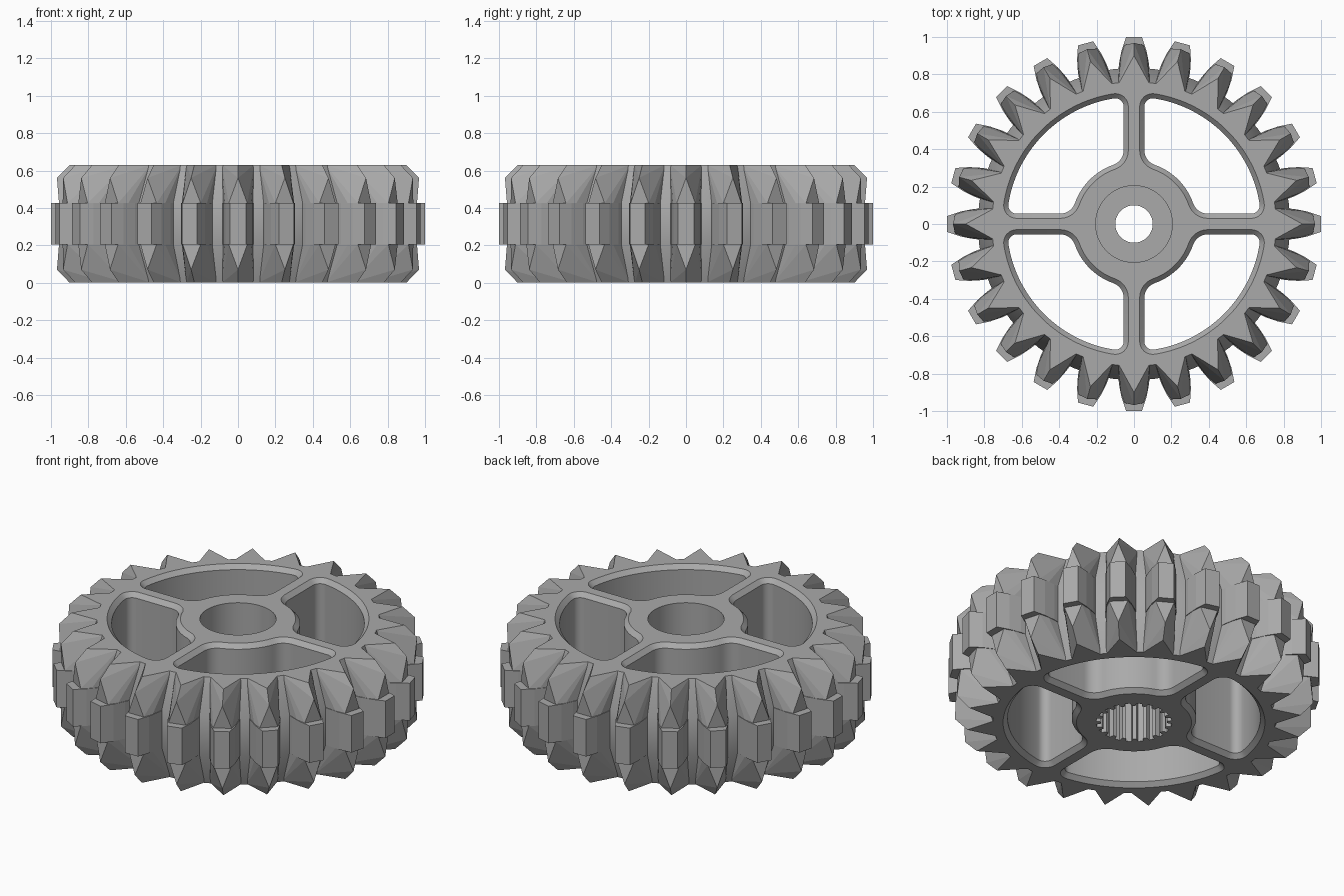
import bpy
import bmesh
from math import sin, cos, asin, pi, sqrt, tau, radians
from mathutils import Matrix

cube = bpy.data.objects.get("Cube")
if cube:
    bpy.data.objects.remove(cube, do_unlink=True)

HEIGHT = 0.63
TEETH = 24
BAND_LOW, BAND_HIGH = 0.205, 0.425

grey = bpy.data.materials.new("light_grey_plastic")
grey.use_nodes = True
grey.diffuse_color = (0.4, 0.4, 0.4, 1)
grey.node_tree.nodes["Principled BSDF"].inputs["Base Color"].default_value = (0.4, 0.4, 0.4, 1)


def make_object(name, bm):
    bmesh.ops.recalc_face_normals(bm, faces=bm.faces)
    mesh = bpy.data.meshes.new(name)
    bm.to_mesh(mesh)
    bm.free()
    mesh.materials.append(grey)
    obj = bpy.data.objects.new(name, mesh)
    bpy.context.collection.objects.link(obj)
    return obj


def loft(name, rings):
    """Closed solid through rings of (x, y, z) points."""
    bm = bmesh.new()
    loops = [[bm.verts.new(p) for p in ring] for ring in rings]
    for a, b in zip(loops, loops[1:]):
        for i in range(len(a)):
            j = (i + 1) % len(a)
            bm.faces.new((a[i], a[j], b[j], b[i]))
    bm.faces.new(loops[0][::-1])
    bm.faces.new(loops[-1])
    return make_object(name, bm)


def circle(radius, z, count):
    return [(radius * cos(tau * i / count), radius * sin(tau * i / count), z)
            for i in range(count)]


def cut(target, cutter):
    mod = target.modifiers.new("cut", "BOOLEAN")
    mod.operation = "DIFFERENCE"
    mod.solver = "EXACT"
    mod.object = cutter
    bpy.context.view_layer.objects.active = target
    bpy.ops.object.modifier_apply(modifier=mod.name)
    bpy.data.objects.remove(cutter, do_unlink=True)


def arc(cx, cy, r, start, end, steps):
    return [(cx + r * cos(start + (end - start) * i / steps),
             cy + r * sin(start + (end - start) * i / steps)) for i in range(steps + 1)]


def window_outline(grow):
    """Quarter opening between two spokes, with rounded corners."""
    spoke, rim, hub = 0.055, 0.68, 0.335
    f, g = 0.045, 0.085
    # Corner centres beside the x spoke, at the hub and at the rim
    hub_y, rim_y = spoke + g, spoke + f
    hub_x = sqrt((hub + g) ** 2 - hub_y ** 2)
    rim_x = sqrt((rim - f) ** 2 - rim_y ** 2)
    hub_a = asin(hub_y / (hub + g))
    rim_a = asin(rim_y / (rim - f))
    half = arc(0, 0, hub - grow, pi / 4, hub_a, 10)
    half += arc(hub_x, hub_y, g + grow, hub_a + pi, 1.5 * pi, 8)
    half += arc(rim_x, rim_y, f + grow, -pi / 2, rim_a, 8)
    half += arc(0, 0, rim + grow, rim_a, pi / 4, 18)[1:]
    # Mirror across the diagonal
    return half + [(y, x) for x, y in half[-2:0:-1]]


# Wheel body with sloped tooth valleys above and below the middle band
wheel = loft("wheel_body", [circle(r, z, 96) for r, z in
             ((0.76, 0), (0.835, BAND_LOW), (0.835, BAND_HIGH), (0.76, HEIGHT))])

# Four openings with chamfered edges leave the rim, spokes and hub
for k in range(4):
    levels = ((-0.01, 0.035), (0.025, 0), (HEIGHT - 0.025, 0), (HEIGHT + 0.01, 0.035))
    window = loft("window_cutter", [[(x, y, z) for x, y in window_outline(d)] for z, d in levels])
    window.data.transform(Matrix.Rotation(k * pi / 2, 4, "Z"))
    cut(wheel, window)

# Plain upper bore, narrow through hole, and splined lower bore
cut(wheel, loft("upper_bore", [circle(0.205, z, 64) for z in (0.34, HEIGHT + 0.1)]))
cut(wheel, loft("through_hole", [circle(0.1, z, 48) for z in (-0.1, HEIGHT + 0.1)]))
SPLINES = 20
spline = []
for i in range(SPLINES):
    for step, r in ((0, 0.205), (0.45, 0.205), (0.55, 0.178), (0.9, 0.178)):
        a = tau * (i + step) / SPLINES
        spline.append((r * cos(a), r * sin(a)))
cut(wheel, loft("splined_bore", [[(x, y, z) for x, y in spline] for z in (-0.1, 0.29)]))

bpy.ops.object.select_all(action="DESELECT")
wheel.select_set(True)
bpy.context.view_layer.objects.active = wheel
bpy.ops.object.shade_smooth_by_angle(angle=radians(25))


def tooth_ring(name, half_points):
    """Ring of convex teeth; points are (radius, half width, z)."""
    bm = bmesh.new()
    for k in range(TEETH):
        turn = Matrix.Rotation(tau * k / TEETH, 4, "Z")
        verts = [bm.verts.new((r, s * w, z)) for r, w, z in half_points
                 for s in ((-1, 1) if w else (1,))]
        hull = bmesh.ops.convex_hull(bm, input=verts)
        spare = [v for v in hull["geom_interior"] if isinstance(v, bmesh.types.BMVert)]
        bmesh.ops.delete(bm, geom=spare, context="VERTS")
        bmesh.ops.transform(bm, matrix=turn, verts=[v for v in verts if v.is_valid])
    bmesh.ops.dissolve_limit(bm, angle_limit=0.01, verts=bm.verts, edges=bm.edges)
    return make_object(name, bm)


# Straight teeth of the middle band
band_profile = ((0.80, 0.085), (0.86, 0.08), (0.93, 0.066), (1.0, 0.042))
tooth_ring("middle_teeth", [(r, w, z) for r, w in band_profile for z in (BAND_LOW, BAND_HIGH)])

# Pointed bevel teeth, mirrored above and below the band
bevel = [(0.80, 0.085, BAND_HIGH), (0.90, 0.07, BAND_HIGH), (0.957, 0.05, BAND_HIGH),
         (0.968, 0, 0.56), (0.90, 0, HEIGHT), (0.745, 0.085, HEIGHT)]
tooth_ring("upper_bevel_teeth", bevel)
tooth_ring("lower_bevel_teeth", [(r, w, HEIGHT - z) for r, w, z in bevel])
